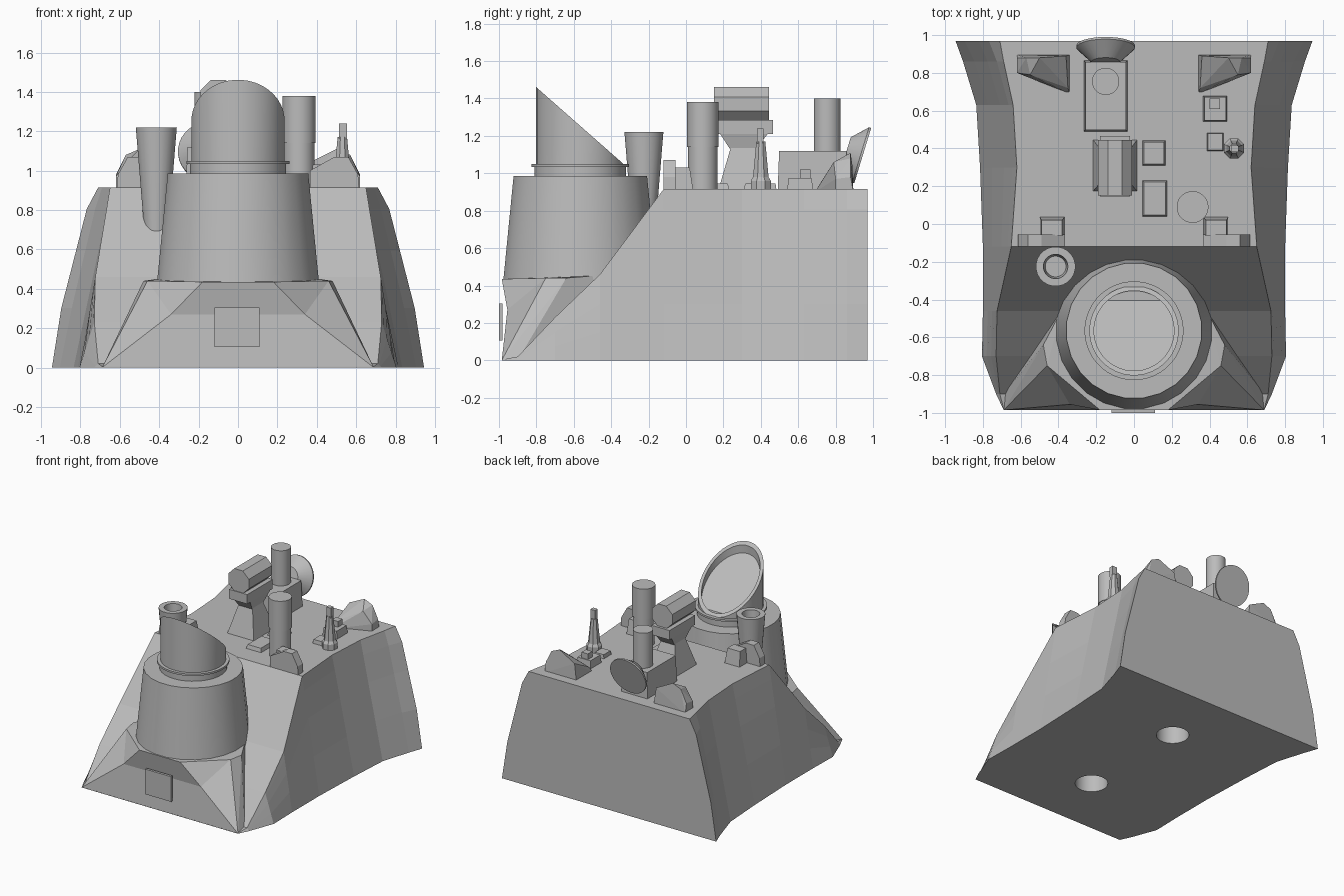
import bpy, bmesh, math
from mathutils import Matrix, Vector

if "Cube" in bpy.data.objects:
    bpy.data.objects.remove(bpy.data.objects["Cube"])

grey = bpy.data.materials.new("plain_grey")
grey.use_nodes = True
COLOUR = (0.5, 0.5, 0.5, 1)
grey.diffuse_color = COLOUR
grey.node_tree.nodes["Principled BSDF"].inputs["Base Color"].default_value = COLOUR


def finish(name, bm, smooth=False):
    bmesh.ops.recalc_face_normals(bm, faces=bm.faces)
    mesh = bpy.data.meshes.new(name)
    bm.to_mesh(mesh)
    bm.free()
    mesh.materials.append(grey)
    ob = bpy.data.objects.new(name, mesh)
    bpy.context.collection.objects.link(ob)
    if smooth:
        bpy.ops.object.select_all(action='DESELECT')
        ob.select_set(True)
        bpy.context.view_layer.objects.active = ob
        bpy.ops.object.shade_smooth_by_angle(angle=math.radians(32))
    return ob


def loft(bm, rings):
    """Bridge closed loops of points and cap both ends."""
    loops = [[bm.verts.new(p) for p in ring] for ring in rings]
    n = len(loops[0])
    for a, b in zip(loops, loops[1:]):
        for i in range(n):
            j = (i + 1) % n
            bm.faces.new((a[i], a[j], b[j], b[i]))
    bm.faces.new(loops[0])
    bm.faces.new(loops[-1])


def lathe(name, loc, profile, n=32, turn=None, smooth=True):
    """Round part from (radius, height, slant) rings; slant shears along y."""
    m = Matrix.Translation(loc) @ (turn or Matrix())
    rings = []
    for r, z, *slant in profile:
        s = slant[0] if slant else 0
        ring = []
        for i in range(n):
            a = 2 * math.pi * (i + 0.5) / n
            x, y = r * math.cos(a), r * math.sin(a)
            ring.append(m @ Vector((x, y, z + s * y)))
        rings.append(ring)
    bm = bmesh.new()
    loft(bm, rings)
    return finish(name, bm, smooth)


def hull(name, points):
    bm = bmesh.new()
    verts = [bm.verts.new(p) for p in points]
    res = bmesh.ops.convex_hull(bm, input=verts)
    spare = [v for v in res["geom_interior"] if isinstance(v, bmesh.types.BMVert)]
    bmesh.ops.delete(bm, geom=spare, context='VERTS')
    bmesh.ops.dissolve_limit(bm, angle_limit=0.02, verts=bm.verts, edges=bm.edges)
    return finish(name, bm)


def slab(name, low, high):
    """Tapered box between two rectangles given as (x0, x1, y0, y1, z)."""
    return hull(name, [(x, y, q[4]) for q in (low, high) for x in q[:2] for y in q[2:4]])


def box(name, x0, x1, y0, y1, z0, z1, inset=0.0):
    return slab(name, (x0, x1, y0, y1, z0),
                (x0 + inset, x1 - inset, y0 + inset, y1 - inset, z1))


# Main hull: sections (y, bottom half width, top half width, top height, bulge)
TOP = 0.915
sections = [(0.97, 0.945, 0.71, TOP, 0.03), (0.86, 0.905, 0.69, TOP, 0.01),
            (0.63, 0.835, 0.64, TOP, 0), (0.3, 0.815, 0.62, TOP, 0),
            (-0.12, 0.80, 0.65, TOP, 0), (-0.46, 0.80, 0.725, 0.46, 0),
            (-0.7, 0.805, 0.73, 0.23, 0), (-0.9, 0.73, 0.71, 0.02, 0),
            (-0.985, 0.69, 0.688, 0.004, 0)]
rings = []
for y, wb, wt, zt, bulge in sections:
    half = [(wb + (wt - wb) * t + (bulge if 0 < t < 1 else 0), zt * t)
            for t in (0, 0.33, 0.65, 0.88, 1)]
    rings.append([(x, y, z) for x, z in half] + [(-x, y, z) for x, z in reversed(half)])
bm = bmesh.new()
loft(bm, rings)
body = finish("hull_body", bm)

# Round sockets in the underside
for i, y in enumerate((0.44, -0.485)):
    cutter = lathe(f"socket_cutter_{i}", (0, y, 0), [(0.12, -0.1), (0.12, 0.3)])
    cutter.hide_render = True
    cutter.hide_set(True)
    cutter.display_type = 'WIRE'
    mod = body.modifiers.new("socket", 'BOOLEAN')
    mod.object = cutter
    mod.operation = 'DIFFERENCE'
    mod.solver = 'EXACT'
bpy.context.view_layer.update()
baked = bpy.data.meshes.new_from_object(body.evaluated_get(bpy.context.evaluated_depsgraph_get()))
body.modifiers.clear()
body.data = baked
for i in range(2):
    bpy.data.objects.remove(bpy.data.objects[f"socket_cutter_{i}"])

# Front plinth with folded corners
bm = bmesh.new()
side = {}
for s in (-1, 1):
    side[s] = [bm.verts.new((s * x, y, z)) for x, y, z in (
        (0.69, -0.985, 0.0), (0.18, -0.985, 0.435), (0.34, -0.955, 0.27),
        (0.46, -0.75, 0.44), (0.48, -0.64, 0.44), (0.38, -0.45, 0.455), (0.69, -0.9, 0.0))]
    c, f, d, p, q, b, k = side[s]
    for tri in ((c, d, p), (d, f, p), (c, p, q), (c, q, k), (k, q, b)):
        bm.faces.new(tri)
L, R = side[-1], side[1]
bm.faces.new((L[0], R[0], R[2], R[1], L[1], L[2]))
bm.faces.new((L[1], R[1], R[3], R[4], R[5], L[5], L[4], L[3]))
bm.faces.new((L[5], R[5], R[6], L[6]))
bm.faces.new((L[6], R[6], R[0], L[0]))
bmesh.ops.triangulate(bm, faces=[f for f in bm.faces if len(f.verts) > 4])
finish("front_plinth", bm)
box("front_plate", -0.12, 0.11, -1.0, -0.98, 0.105, 0.305)

# Big tapered drum with a slanted open hood
lathe("drum", (0, -0.565, 0), [(0.415, 0.43), (0.36, 0.985)], 24)
lathe("hood_collar", (0, -0.565, 0), [(0.245, 0.97), (0.245, 1.035), (0.262, 1.035),
                                      (0.262, 1.05), (0.235, 1.05)], 40)
SL = -0.88
lathe("hood", (0, -0.565, 0), [(0.237, 1.0), (0.237, 1.253, SL), (0.212, 1.253, SL),
                               (0.212, 1.19, SL)], 40)

# Flared cup on the slope
lathe("flared_cup", (-0.415, -0.225, 0), [(0.055, 0.6), (0.067, 0.76), (0.105, 1.22),
                                          (0.065, 1.22), (0.055, 1.1)], 24)

# Tall stacks
lathe("tall_stack", (0.31, 0.09, 0), [(0.079, 0.9), (0.079, 1.14), (0.084, 1.14), (0.084, 1.38)])
lathe("rear_stack", (-0.15, 0.755, 0), [(0.072, 1.1), (0.072, 1.4)])

# Rear housing and dish
box("rear_housing", -0.265, -0.035, 0.49, 0.865, 0.9, 1.12, 0.008)
tilt = Matrix.Rotation(math.radians(-107), 4, 'X')
lathe("rear_dish", (-0.15, 0.945, 1.095), [(0.075, -0.09), (0.155, -0.012), (0.155, 0)], 32, tilt)

# Turret: pedestal, cradle and eight-sided barrel
slab("turret_pedestal", (-0.22, 0.02, 0.17, 0.45, 0.9), (-0.16, -0.04, 0.24, 0.37, 1.14))
slab("turret_neck", (-0.16, -0.04, 0.235, 0.375, 1.13), (-0.18, -0.02, 0.18, 0.44, 1.215))
box("turret_cradle", -0.18, -0.02, 0.145, 0.465, 1.21, 1.285)
lathe("turret_barrel", (-0.1, 0.445, 1.37), [(0.098, 0), (0.098, 0.295)], 8,
      Matrix.Rotation(math.radians(90), 4, 'X'), False)

# Small mast
lathe("mast_base", (0.53, 0.4, 0), [(0.058, 0.9), (0.058, 0.96), (0.045, 0.98), (0.026, 1.17)],
      8, smooth=False)
box("mast_head", 0.513, 0.553, 0.38, 0.415, 1.16, 1.24)

# Deck boxes
box("deck_hatch_front", 0.04, 0.18, 0.035, 0.235, 0.9, 0.945, 0.012)
box("deck_hatch_middle", 0.04, 0.17, 0.305, 0.445, 0.9, 0.945, 0.012)
box("deck_box_small", 0.385, 0.475, 0.385, 0.485, 0.9, 0.945, 0.006)
box("deck_box_rear", 0.365, 0.495, 0.54, 0.68, 0.9, 0.975, 0.008)
box("deck_box_cap", 0.4, 0.455, 0.61, 0.665, 0.96, 1.02)

# Mirrored corner blocks
for s, label in ((1, "left"), (-1, "right")):
    hull(f"rear_block_{label}", [(s * x, y, z) for x, y, z in (
        (0.34, 0.895, 0.9), (0.62, 0.895, 0.9), (0.62, 0.8, 0.9), (0.34, 0.69, 0.9),
        (0.36, 0.89, 1.04), (0.5, 0.88, 1.11), (0.57, 0.88, 1.08), (0.62, 0.88, 0.98),
        (0.55, 0.79, 1.06), (0.62, 0.8, 0.97), (0.35, 0.72, 0.95))])
    hull(f"front_block_{label}", [(s * x, y, z) for y in (-0.12, -0.055) for x, z in (
        (0.365, 0.9), (0.615, 0.9), (0.61, 0.98), (0.56, 1.07), (0.49, 1.07), (0.365, 1.0))])
    hull(f"front_step_{label}", [(s * x, y, z) for x, y, z in (
        (0.365, -0.06, 0.9), (0.5, -0.06, 0.9), (0.5, 0.04, 0.9), (0.365, 0.04, 0.9),
        (0.38, -0.06, 1.03), (0.49, -0.06, 1.03), (0.49, 0.02, 1.03), (0.38, 0.02, 1.03))])
